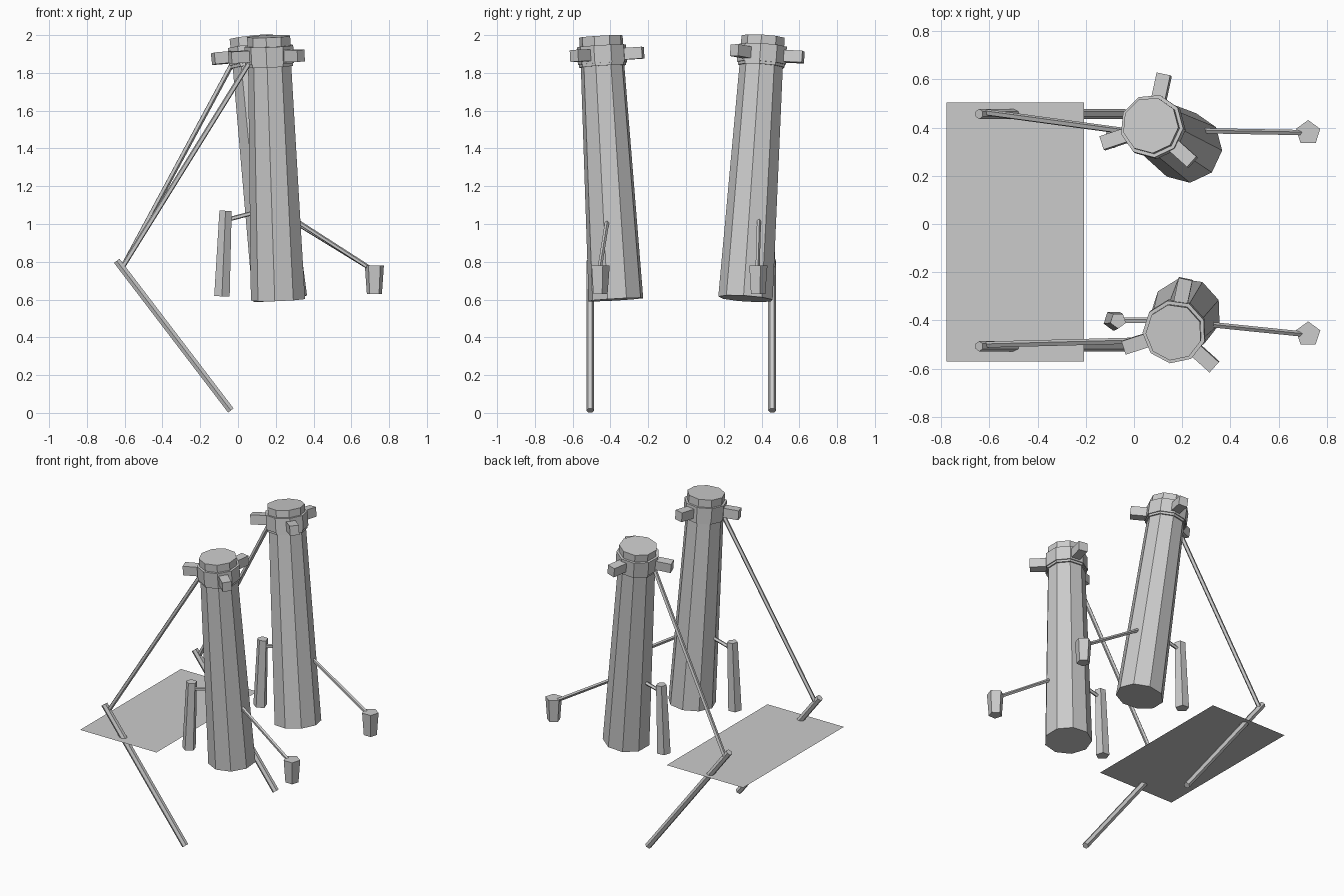
import bpy
import bmesh
from math import radians
from mathutils import Matrix, Vector

if "Cube" in bpy.data.objects:
    bpy.data.objects.remove(bpy.data.objects["Cube"])

Z = Vector((0, 0, 1))


def finish(name, bm):
    bmesh.ops.recalc_face_normals(bm, faces=bm.faces)
    mesh = bpy.data.meshes.new(name)
    bm.to_mesh(mesh)
    bm.free()
    ob = bpy.data.objects.new(name, mesh)
    bpy.context.collection.objects.link(ob)
    return ob


def frustum(name, a, b, ra, rb, sides, phase=0):
    """Tapered flat-faced prism from point a to point b."""
    a, b = Vector(a), Vector(b)
    d = b - a
    m = (Matrix.Translation((a + b) / 2)
         @ Z.rotation_difference(d).to_matrix().to_4x4()
         @ Matrix.Rotation(radians(phase), 4, 'Z'))
    bm = bmesh.new()
    bmesh.ops.create_cone(bm, cap_ends=True, segments=sides, radius1=ra,
                          radius2=rb, depth=d.length, matrix=m)
    # put the first corner exactly on the phase direction
    return finish(name, bm)


def block(name, matrix, size):
    bm = bmesh.new()
    bmesh.ops.create_cube(bm, size=1, matrix=matrix @ Matrix.Diagonal((*size, 1)))
    return finish(name, bm)


def column(tag, base, top, phase):
    base, top = Vector(base), Vector(top)

    def at(z):
        return base.lerp(top, (z - base.z) / (top.z - base.z))

    # shaft, rim, collar and cap stacked along the leaning axis
    for part, z0, z1, r0, r1 in (("shaft", base.z, 1.84, 0.147, 0.117),
                                 ("rim", 1.835, 1.855, 0.126, 0.126),
                                 ("collar", 1.85, 1.943, 0.132, 0.132),
                                 ("cap", 1.94, top.z, 0.117, 0.117)):
        frustum(f"{tag}_{part}", at(z0), at(z1), r0, r1, 9, phase)
    # three lugs round the collar
    tilt = (Matrix.Translation(at(1.893))
            @ Z.rotation_difference(top - base).to_matrix().to_4x4())
    for i in range(3):
        m = (tilt @ Matrix.Rotation(radians(78 + 120 * i), 4, 'Z')
             @ Matrix.Translation((0.167, 0, 0)))
        block(f"{tag}_lug_{i + 1}", m, (0.11, 0.058, 0.062))


# leaning columns
column("front_column", (0.215, -0.37, 0.6), (0.165, -0.45, 1.993), 12)
column("back_column", (0.22, 0.317, 0.605), (0.068, 0.41, 1.99), 25)

# per side: bucket arm, bucket, hanger, hanger arm, long strut, lower leg
sides = (
    ("front", (0.28, -0.414, 1.035), -0.457, -0.40, (0.07, -0.483, 1.87), -0.505),
    ("back", (0.26, 0.386, 1.035), 0.378, 0.357, (-0.02, 0.382, 1.87), 0.458),
)
for tag, arm, by, hy, strut, ly in sides:
    frustum(f"{tag}_bucket_arm", arm, (0.70, by, 0.765), 0.012, 0.012, 5)
    frustum(f"{tag}_bucket", (0.722, by, 0.63), (0.722, by, 0.78), 0.042, 0.053, 5, 0)
    frustum(f"{tag}_hanger", (-0.085, hy, 0.617), (-0.066, hy, 1.07), 0.043, 0.034, 5, 180)
    frustum(f"{tag}_hanger_arm", (-0.06, hy, 1.022), (0.13, hy, 1.072), 0.012, 0.012, 5)
    frustum(f"{tag}_strut", strut, (-0.61, ly + 0.004, 0.775), 0.014, 0.014, 5)
    frustum(f"{tag}_leg", (-0.038, ly - 0.002, 0.013), (-0.642, ly - 0.002, 0.805),
            0.021, 0.021, 6)

# thin horizontal sheet
bm = bmesh.new()
bmesh.ops.create_grid(bm, x_segments=1, y_segments=1, size=0.5,
                      matrix=Matrix.Translation((-0.493, -0.034, 0.62))
                      @ Matrix.Diagonal((0.57, 1.074, 1, 1)))
finish("sheet", bm)
